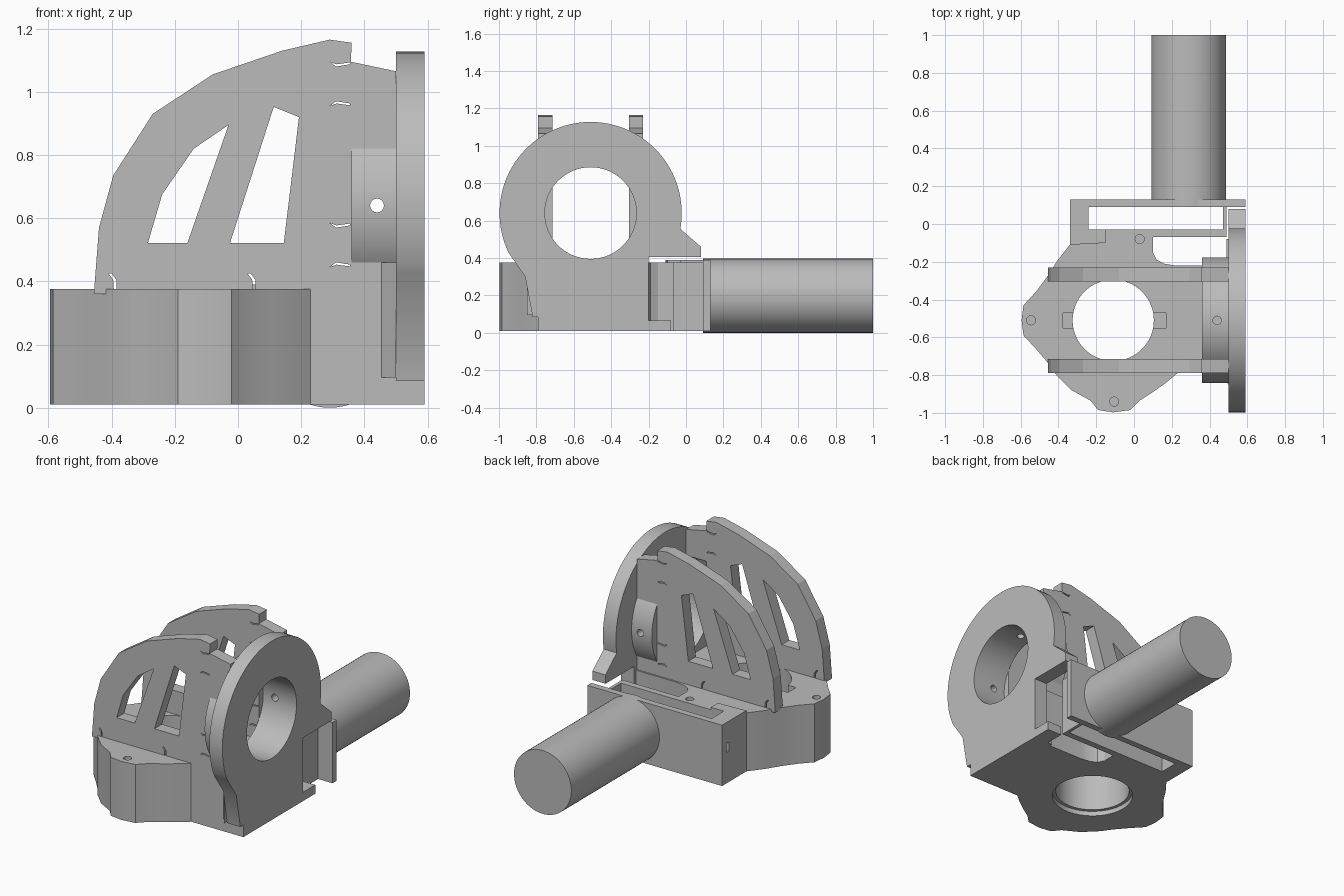
import bpy, bmesh, math
from mathutils import Vector

if "Cube" in bpy.data.objects:
    bpy.data.objects.remove(bpy.data.objects["Cube"], do_unlink=True)

grey = bpy.data.materials.new("plain grey")
grey.use_nodes = True
grey.diffuse_color = (0.5, 0.5, 0.5, 1)
grey.node_tree.nodes["Principled BSDF"].inputs["Base Color"].default_value = (0.5, 0.5, 0.5, 1)

# Axis order: (first profile axis, second profile axis, extrusion axis)
AXES = {"x": (1, 2, 0), "y": (0, 2, 1), "z": (0, 1, 2)}


def prism(name, outline, lo, hi, axis="z"):
    """Extrude a flat outline along an axis."""
    a, b, c = AXES[axis]
    bm = bmesh.new()
    verts = []
    for p in outline:
        co = Vector((0, 0, 0))
        co[a], co[b], co[c] = p[0], p[1], lo
        verts.append(bm.verts.new(co))
    face = bm.faces.new(verts)
    result = bmesh.ops.extrude_face_region(bm, geom=[face])
    move = Vector((0, 0, 0))
    move[c] = hi - lo
    bmesh.ops.translate(bm, vec=move, verts=[v for v in result["geom"] if isinstance(v, bmesh.types.BMVert)])
    bmesh.ops.recalc_face_normals(bm, faces=bm.faces)
    mesh = bpy.data.meshes.new(name)
    bm.to_mesh(mesh)
    bm.free()
    mesh.materials.append(grey)
    obj = bpy.data.objects.new(name, mesh)
    bpy.context.collection.objects.link(obj)
    return obj


def circle(u, v, r, n=64):
    return [(u + r * math.cos(math.tau * i / n), v + r * math.sin(math.tau * i / n)) for i in range(n)]


def rect(u0, u1, v0, v1):
    return [(u0, v0), (u1, v0), (u1, v1), (u0, v1)]


def cut(obj, *cutters):
    """Subtract cutters one after another, then discard them."""
    for c in cutters:
        c.hide_render = True
        mod = obj.modifiers.new("cut", "BOOLEAN")
        mod.operation, mod.solver, mod.object = "DIFFERENCE", "EXACT", c
        bpy.context.view_layer.update()
        mesh = bpy.data.meshes.new_from_object(obj.evaluated_get(bpy.context.evaluated_depsgraph_get()))
        obj.modifiers.clear()
        obj.data = mesh
        bpy.data.objects.remove(c, do_unlink=True)


def smooth(obj):
    for p in obj.data.polygons:
        p.use_smooth = True
    obj.data.set_sharp_from_angle(angle=math.radians(25))


CY, CZ = -0.51, 0.64      # ring axis
BORE = 0.245

# Lobed base with the slotted rear part
lobe = [(-0.34, -0.11), (-0.41, -0.2), (-0.46, -0.28), (-0.52, -0.36), (-0.585, -0.43), (-0.595, -0.51),
        (-0.585, -0.59), (-0.52, -0.66), (-0.46, -0.73), (-0.41, -0.8), (-0.33, -0.88), (-0.23, -0.935),
        (-0.19, -0.985), (-0.11, -0.997), (-0.02, -0.985), (0.03, -0.935), (0.1, -0.89), (0.17, -0.84),
        (0.23, -0.79), (0.5, -0.79), (0.5, -0.2), (0.49, -0.2), (0.49, 0.1), (-0.34, 0.1)]
base = prism("base", lobe, 0.01, 0.375)
cut(base,
    prism("c", circle(-0.11, CY, 0.215), -0.1, 0.6),
    prism("c", circle(-0.11, CY, 0.235), -0.1, 0.04),
    prism("c", rect(-0.375, 0.17, -0.55, -0.47), 0.33, 0.6),
    prism("c", rect(-0.24, 0.47, -0.03, 0.092), -0.1, 0.6),
    prism("c", [(0.1, -0.07), (0.1, -0.15), (0.12, -0.19), (0.16, -0.21), (0.22, -0.22),
                (0.7, -0.22), (0.7, -0.07)], -0.1, 0.6),
    prism("c", rect(0.06, 0.085, 0.2, 0.26), -0.5, -0.2, "x"),
    *[prism("c", circle(x, y, 0.024, 16), 0.15, 0.6) for x, y in ((-0.545, CY), (0.03, -0.08), (-0.105, -0.94))])
smooth(base)

# Rear mounting plate and raised corner
prism("rear_plate", rect(-0.34, 0.59, 0.09, 0.13), 0.01, 0.39)
prism("raised_corner", [(-0.34, -0.11), (-0.15, -0.1), (-0.15, -0.03), (-0.24, -0.03), (-0.24, 0.1),
                        (-0.34, 0.1)], 0.37, 0.39)
prism("foot_front", rect(0.46, 0.59, -0.79, -0.2), 0.01, 0.09)
prism("foot_rear", rect(0.49, 0.59, -0.22, -0.08), 0.01, 0.065)

# Round motor body
motor = prism("motor_body", circle(0.29, 0.198, 0.198), 0.12, 1.0, "y")
smooth(motor)
prism("motor_nose", circle(0.29, 0.198, 0.198), 0.09, 0.121, "y")

# Two side fins with windows, joint slits and clip slits
fin = [(-0.455, 0.36), (-0.455, 0.375), (-0.44, 0.57), (-0.395, 0.735), (-0.27, 0.93), (-0.08, 1.055),
       (0.14, 1.13), (0.29, 1.165), (0.36, 1.155), (0.357, 1.095), (0.5, 1.065), (0.5, 0.36)]
windows = [[(-0.285, 0.522), (-0.16, 0.522), (-0.03, 0.895), (-0.14, 0.82), (-0.24, 0.675)],
           [(-0.025, 0.522), (0.145, 0.522), (0.193, 0.92), (0.113, 0.952)]]
slit = [(-0.01, 0.05), (0.005, 0.03), (0.007, 0), (0.015, 0), (0.015, 0.03), (0, 0.05)]
joint = [(0, 0), (0.02, -0.015), (0.065, -0.008), (0.065, -0.002), (0.022, -0.008)]
for side, y0 in (("right", -0.79), ("left", -0.305)):
    plate = prism(side + "_fin", fin, y0, y0 + 0.075, "y")
    shapes = list(windows)
    shapes += [[(x + u, 0.375 + v) for u, v in slit] for x in (-0.4, 0.04)]
    shapes += [[(0.29 + u, z + s * v) for u, v in joint]
               for z, s in ((1.095, 1), (0.955, -1), (0.585, 1), (0.445, -1))]
    cut(plate, *[prism("c", s, y0 - 0.1, y0 + 0.2, "y") for s in shapes])
    cut(plate, prism("c", circle(CY, CZ, BORE + 0.003), 0.36, 0.7, "x"),
        prism("c", circle(0.44, CZ, 0.022, 16), y0 - 0.1, y0 + 0.2, "y"))

# Face ring: round above, tapering foot below, small tab at the rear
arc = [(CY + 0.487 * math.cos(math.radians(t)), CZ + 0.487 * math.sin(math.radians(t)))
       for t in range(-10, 208, 4)]
ring = prism("face_ring", arc + [(-0.86, 0.3), (-0.82, 0.085), (-0.2, 0.085), (-0.2, 0.405),
                                 (0.08, 0.405), (0.08, 0.46)], 0.5, 0.59, "x")
cut(ring, prism("c", circle(CY, CZ, BORE), 0.3, 0.8, "x"))
smooth(ring)

# Sleeve behind the ring with set-screw holes
sleeve = prism("sleeve", circle(CY, CZ, 0.333), 0.36, 0.502, "x")
cut(sleeve, prism("c", circle(CY, CZ, BORE), 0.2, 0.8, "x"),
    prism("c", circle(0.44, CZ, 0.022, 16), -1.2, 0.2, "y"),
    prism("c", circle(0.44, CY, 0.022, 16), CZ, 1.2),
    prism("c", rect(-1.2, 0.2, -0.2, 0.37), 0.2, 0.8, "x"))
smooth(sleeve)

# Wedge gusset joining the base to the ring
prism("ring_gusset", [(0.45, -0.785), (0.5, -0.785), (0.5, -0.85)], 0.095, 0.46)
